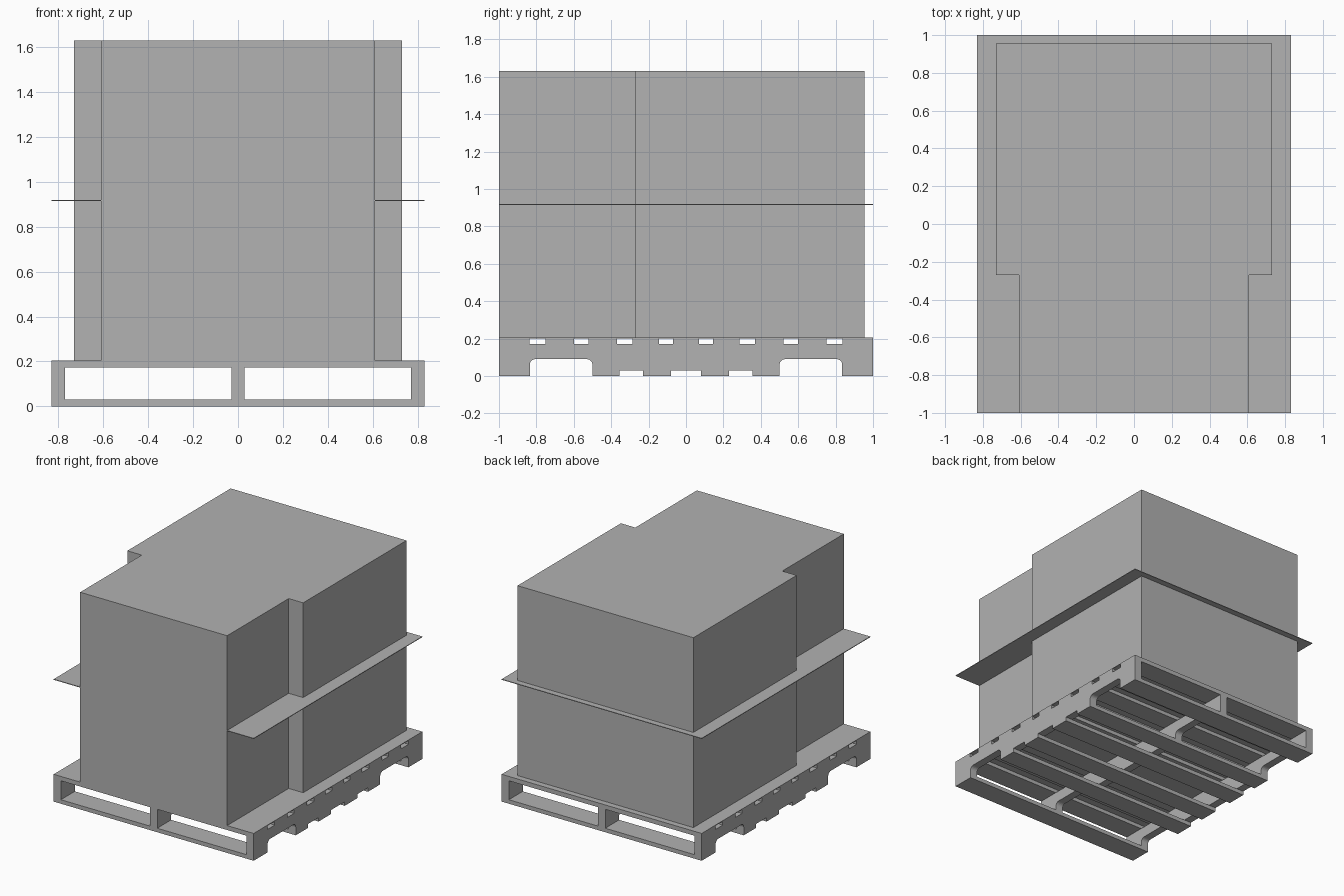
import bpy
import bmesh
import math

if "Cube" in bpy.data.objects:
    bpy.data.objects.remove(bpy.data.objects["Cube"], do_unlink=True)

grey = bpy.data.materials.new("plain_grey")
grey.use_nodes = True
GREY = (0.445, 0.445, 0.445, 1)
grey.diffuse_color = GREY
grey.node_tree.nodes["Principled BSDF"].inputs["Base Color"].default_value = GREY


def prism(name, outline, direction):
    """Extrude a flat closed outline along a direction."""
    bm = bmesh.new()
    face = bm.faces.new([bm.verts.new(p) for p in outline])
    result = bmesh.ops.extrude_face_region(bm, geom=[face], use_keep_orig=True)
    moved = [g for g in result["geom"] if isinstance(g, bmesh.types.BMVert)]
    bmesh.ops.translate(bm, verts=moved, vec=direction)
    bmesh.ops.recalc_face_normals(bm, faces=bm.faces)
    mesh = bpy.data.meshes.new(name)
    bm.to_mesh(mesh)
    bm.free()
    mesh.materials.append(grey)
    obj = bpy.data.objects.new(name, mesh)
    bpy.context.collection.objects.link(obj)
    return obj


def slab(name, half_x, y0, y1, z0, z1):
    """Box centred on x, between two depths and two heights."""
    outline = [(-half_x, y0, z0), (half_x, y0, z0), (half_x, y1, z0), (-half_x, y1, z0)]
    return prism(name, outline, (0, 0, z1 - z0))


HALF = 0.83        # half width of the pallet
BOARD = 0.03       # height of the bottom boards
DECK = 0.172       # underside of the deck boards
SHEET = 0.2        # underside of the sheet on the deck
LOAD = 0.205
TOP = 1.63
MID, THIN = 0.914, 0.005

# Stringers with two rounded fork notches
NEAR, FAR, NOTCH, R = 0.50, 0.835, 0.09, 0.03


def notch(a, b):
    """Notch outline from depth a to depth b, with rounded upper corners."""
    pts = [(a, BOARD)]
    for centre, start in ((a + R, 180), (b - R, 90)):
        for i in range(6):
            t = math.radians(start - 18 * i)
            pts.append((centre + R * math.cos(t), NOTCH - R + R * math.sin(t)))
    return pts + [(b, BOARD)]


side = [(-1, BOARD)] + notch(-FAR, -NEAR) + notch(NEAR, FAR)
side += [(1, BOARD), (1, DECK), (-1, DECK)]
for name, x in (("right_stringer", -HALF), ("middle_stringer", -0.03), ("left_stringer", 0.77)):
    prism(name, [(x, y, z) for y, z in side], (0.06, 0, 0))

# Bottom and deck boards, mirrored front to back
for i, (a, b) in enumerate([(0.08, 0.23), (0.355, NEAR), (FAR, 1)]):
    slab(f"bottom_board_back_{i}", HALF, a, b, 0, BOARD)
    slab(f"bottom_board_front_{i}", HALF, -b, -a, 0, BOARD)
slab("deck_board_middle", HALF, -0.07, 0.07, DECK, SHEET)
for i, (a, b) in enumerate([(0.145, 0.285), (0.37, 0.52), (0.60, 0.75), (0.838, 1)]):
    slab(f"deck_board_back_{i}", HALF, a, b, DECK, SHEET)
    slab(f"deck_board_front_{i}", HALF, -b, -a, DECK, SHEET)

# Thin sheets under and between the loads
slab("deck_sheet", HALF, -1, 1, SHEET, LOAD)
slab("divider_sheet", HALF, -1, 1, MID, MID + THIN)

# Stepped loads, narrower at the front
half = [(0.61, -1), (0.61, -0.27), (0.73, -0.27), (0.73, 0.955)]
plan = half + [(-x, y) for x, y in reversed(half)]
for name, z0, z1 in (("lower_load", LOAD, MID), ("upper_load", MID + THIN, TOP)):
    prism(name, [(x, y, z0) for x, y in plan], (0, 0, z1 - z0))
